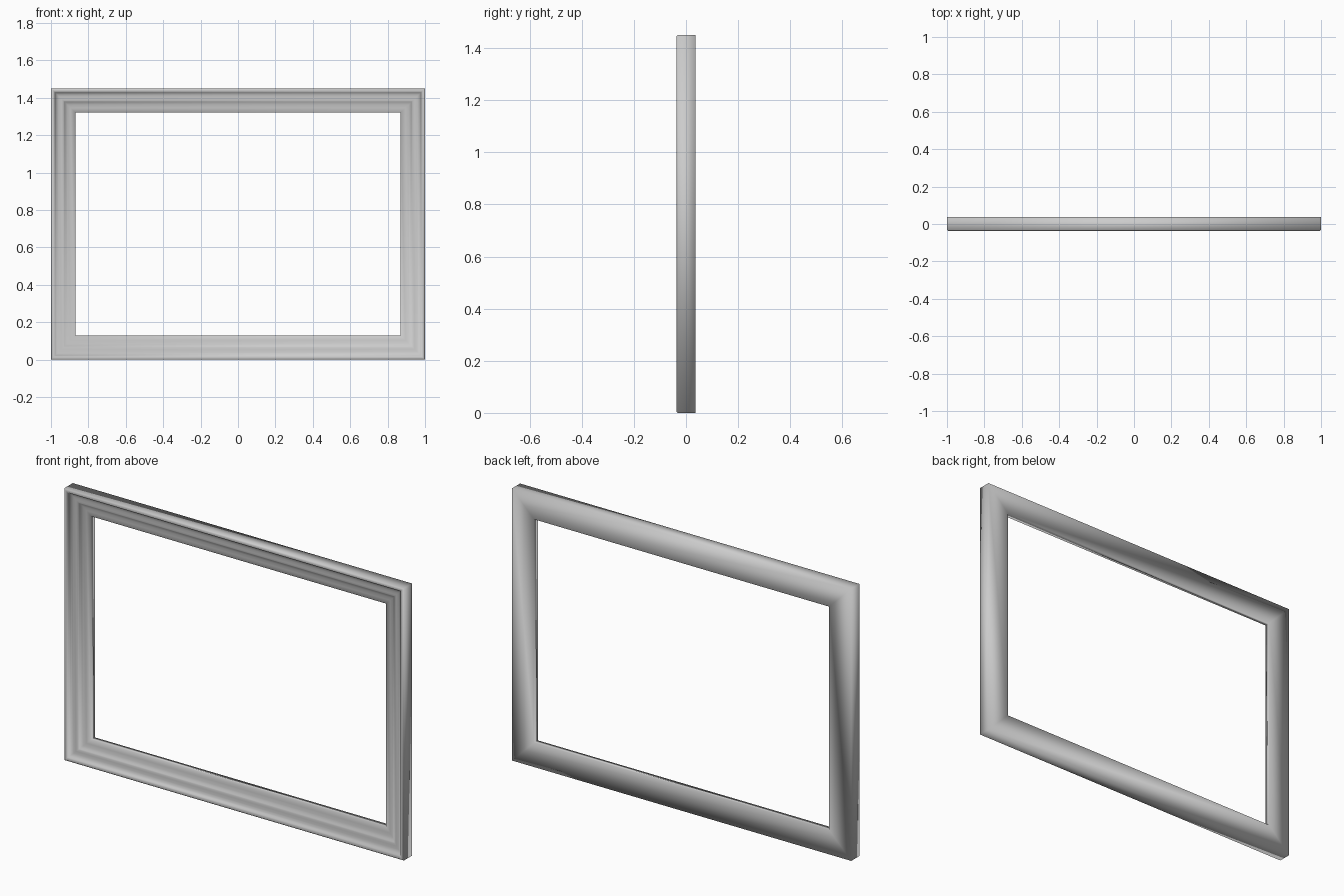
import bpy, bmesh

if "Cube" in bpy.data.objects:
    bpy.data.objects.remove(bpy.data.objects["Cube"])

W, H = 1.0, 1.45   # half width and height of the frame

# Moulding cross-section: (inset from outer edge, depth y), closed loop
profile = [
    (0.000, 0.037), (0.000, -0.031), (0.004, -0.036), (0.010, -0.037),
    (0.016, -0.036), (0.020, -0.032), (0.024, -0.025), (0.031, -0.019),
    (0.042, -0.016), (0.056, -0.0155), (0.066, -0.014), (0.071, -0.010),
    (0.076, -0.005), (0.088, 0.000), (0.105, 0.003), (0.130, 0.005),
    (0.130, 0.037),
]

# Sweep the section round the four mitred corners
bm = bmesh.new()
rings = []
for sx, top in ((-1, 0), (1, 0), (1, 1), (-1, 1)):
    rings.append([bm.verts.new((sx * (W - d), y, H - d if top else d))
                  for d, y in profile])
n = len(profile)
for i in range(4):
    a, b = rings[i], rings[(i + 1) % 4]
    for j in range(n):
        k = (j + 1) % n
        bm.faces.new((a[j], b[j], b[k], a[k]))
bmesh.ops.recalc_face_normals(bm, faces=bm.faces)

mesh = bpy.data.meshes.new("picture_frame")
bm.to_mesh(mesh)
bm.free()
frame = bpy.data.objects.new("picture_frame", mesh)
bpy.context.collection.objects.link(frame)

# The whole moulding is softly shaded
for p in mesh.polygons:
    p.use_smooth = True
